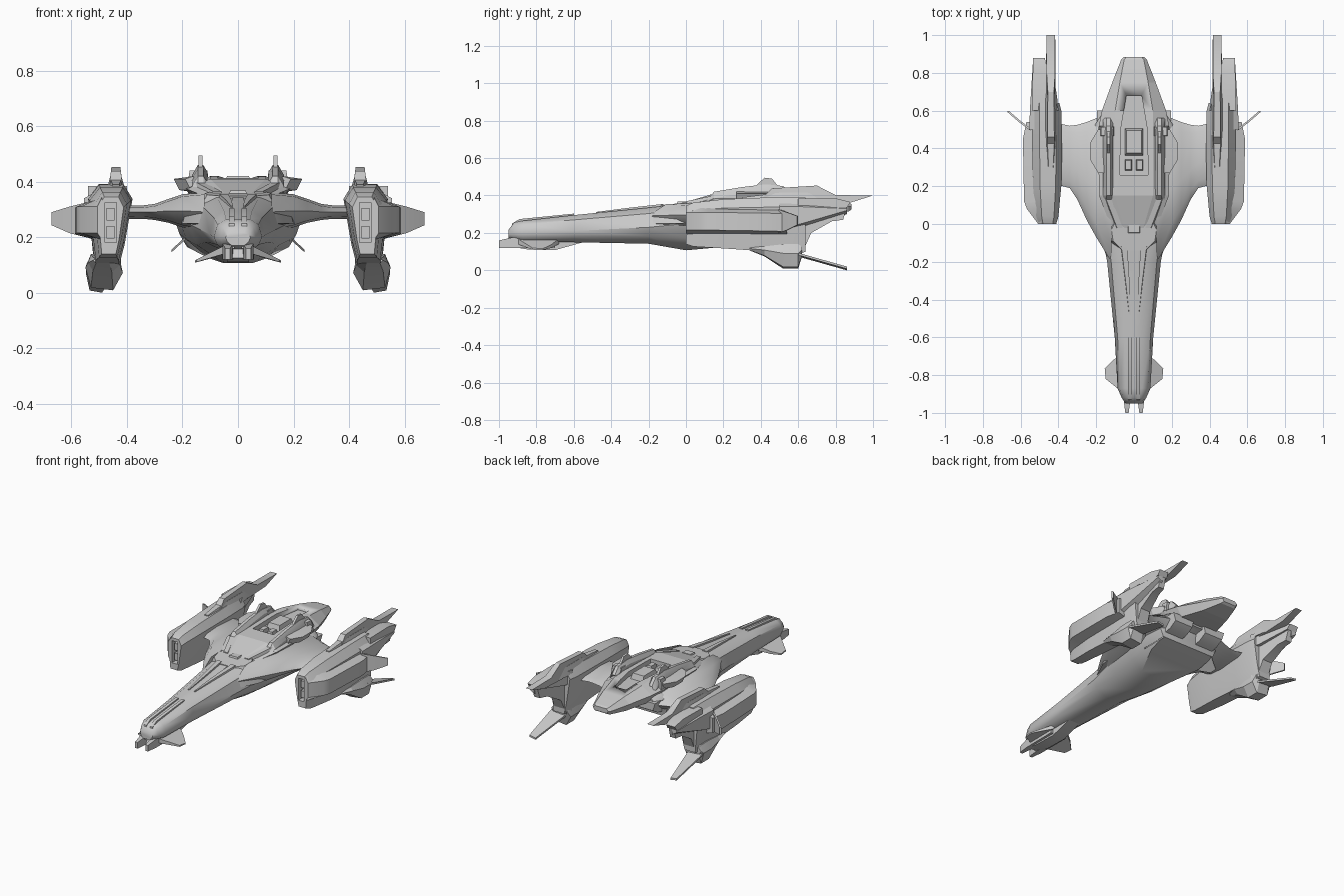
import bpy, bmesh, math

if "Cube" in bpy.data.objects:
    bpy.data.objects.remove(bpy.data.objects["Cube"])


def loft(name, rings, mirror=False, angle=30):
    """Skin a list of equal-length point rings, cap both ends, optionally mirror in x."""
    bm = bmesh.new()
    vs = [[bm.verts.new(p) for p in r] for r in rings]
    n = len(rings[0])
    for a, b in zip(vs, vs[1:]):
        for i in range(n):
            j = (i + 1) % n
            bm.faces.new((a[i], a[j], b[j], b[i]))
    bm.faces.new(vs[0])
    bm.faces.new(vs[-1])
    bmesh.ops.recalc_face_normals(bm, faces=bm.faces)
    me = bpy.data.meshes.new(name)
    bm.to_mesh(me)
    bm.free()
    ob = bpy.data.objects.new(name, me)
    bpy.context.collection.objects.link(ob)
    bpy.context.view_layer.objects.active = ob
    for o in bpy.context.selected_objects:
        o.select_set(False)
    ob.select_set(True)
    bpy.ops.object.shade_smooth_by_angle(angle=math.radians(angle))
    if mirror:
        ob.modifiers.new("mirror", 'MIRROR')
    return ob


def side_plate(name, prof, x0, x1, mirror=True):
    """Extrude a (y, z) profile from x0 to x1."""
    return loft(name, [[(x, y, z) for y, z in prof] for x in (x0, x1)], mirror)


def box(name, x0, x1, y0, y1, z0, z1, mirror=True, top=1.0):
    """Box, its upper face scaled by top."""
    cx, cy = (x0 + x1) / 2, (y0 + y1) / 2
    q = [(x0, y0), (x1, y0), (x1, y1), (x0, y1)]
    return loft(name, [[(x, y, z0) for x, y in q],
                       [(cx + (x - cx) * top, cy + (y - cy) * top, z1) for x, y in q]], mirror)


def cut(ob, cutter):
    cutter.hide_render = True
    cutter.hide_viewport = True
    m = ob.modifiers.new("cut", 'BOOLEAN')
    m.operation, m.object, m.solver = 'DIFFERENCE', cutter, 'EXACT'
    if len(ob.modifiers) > 1:
        ob.modifiers.move(len(ob.modifiers) - 1, 0)


# Long hull: y, half width, bottom, middle, top heights, flatness of the belly
def hull_ring(y, w, zb, zm, zt, k):
    h = [(w * .5, zt), (w * .85, zm + .7 * (zt - zm)), (w, zm),
         (w * (.76 + .2 * k), zm - .55 * (zm - zb)), (w * k, zb)]
    return [(x, y, z) for x, z in h] + [(-x, y, z) for x, z in reversed(h)]


loft("hull", [hull_ring(*s) for s in (
    (-.95, .045, .17, .2, .215, .5), (-.92, .065, .16, .2, .255, .5), (-.87, .087, .15, .2, .265, .5),
    (-.6, .102, .15, .21, .295, .5), (-.2, .142, .142, .23, .335, .35), (0, .18, .107, .25, .357, .3),
    (.2, .215, .125, .27, .365, .5), (.38, .23, .165, .27, .365, .8), (.5, .225, .2, .29, .365, .85),
    (.52, .21, .29, .32, .362, .85), (.58, .17, .3, .32, .36, .8))], angle=40)

# Upper deck running into the tail
def deck_ring(y, wb, wt, zb, zt):
    zm = zb + .55 * (zt - zb)
    return [(wt, y, zt), (wb, y, zm), (wb * .8, y, zb), (-wb * .8, y, zb), (-wb, y, zm), (-wt, y, zt)]


deck = loft("tail_deck", [deck_ring(*s) for s in (
    (-.02, .12, .05, .33, .36), (.15, .185, .1, .33, .41), (.5, .19, .1, .32, .42),
    (.6, .17, .1, .31, .415), (.75, .115, .075, .305, .39), (.87, .068, .052, .315, .362),
    (.885, .055, .04, .325, .355))], angle=5)
q = [(-.075, .26), (.075, .26), (.07, .5), (.04, .68), (-.04, .68), (-.07, .5)]
cut(deck, loft("cockpit_cutter", [[(x, y, z) for x, y in q] for z in (.385, .5)]))
box("cockpit_pod", -.05, .05, .36, .51, .375, .42, False, .8)
box("cockpit_seat", .01, .05, .28, .345, .375, .41, True, .75)

# Raised rails with small masts, side bulges
loft("deck_rail", [[(x, y, z if z < .37 else z + d) for y, z in (
    (.1, .36), (.15, .415), (.3, .44), (.43, .455), (.52, .445), (.56, .4), (.5, .36))]
    for x, d in ((.11, -.02), (.125, .005), (.145, .005), (.165, -.03))], True)
side_plate("mast", [(.36, .44), (.42, .495), (.46, .49), (.5, .44)], .128, .142)
box("rail_foot", .1, .185, .46, .52, .37, .44, True, .75)
loft("deck_bulge", [[(.15, y0, .36), (w - .02, y0, .37), (w, y0, .41), (.16, y0, .42)]
                    for y0, w in ((.27, .19), (.34, .232), (.43, .232), (.5, .19))], True, 20)

# Forward cover plate and tapering spine ridges
plate = [(.07, -.14), (.13, -.09), (.14, -.03), (.1, .04)]
plate += [(-x, y) for x, y in reversed(plate)]
loft("cover_plate", [[(x * k, y, z + y * .1) for x, y in plate] for z, k in ((.33, 1), (.362, .85))])
box("cover_hatch", -.035, .035, -.05, 0, .35, .368, False, .8)
loft("spine_ridge", [[(a, y, z - .03), (b, y, z - .03), (b - .005, y, z), (a, y, z)] for y, a, b, z in
                     ((-.48, .018, .03, .312), (-.3, .024, .05, .335), (-.12, .035, .072, .355))], True)
side_plate("spine_centre", [(-.45, .305), (-.13, .345), (-.13, .32), (-.45, .28)], -.02, .02, False)
loft("deck_strake", [[(a, y, .34), (a + .04, y, .34), (a + .03, y, z), (a, y, z)] for y, a, z in
                     ((-.02, .06, .365), (.15, .125, .4))], True)

# Nose strips, twin guns, chin and canards
side_plate("nose_strip", [(-.94, .16), (-.93, .25), (-.89, .274), (-.6, .303), (-.6, .27), (-.9, .16)],
           .012, .032)
loft("gun", [[(.037 - w, y, .12), (.037 + w, y, .12), (.037 + w, y, zt), (.037 - w, y, zt)]
             for y, w, zt in ((-1, .009, .16), (-.93, .018, .175), (-.7, .02, .175))], True)
side_plate("chin", [(-.93, .125), (-.9, .17), (-.6, .17), (-.55, .15), (-.7, .108), (-.85, .112)],
           -.04, .04, False)
canard = [(.05, -.9, .14), (.15, -.82, .11), (.155, -.765, .108), (.11, -.72, .12), (.05, -.68, .14)]
loft("canard", [canard, [(x, y, z + .008 + (.155 - x) * .2) for x, y, z in canard]], True)

# Shoulder intakes under the wing roots
loft("shoulder_intake", [[(.1, y, .24), (w, y, .25), (w - .01, y, .285), (.11, y, .31)]
                         for y, w in ((-.2, .13), (-.05, .2), (.1, .21))], True)

# Blended wings, swept fillet at the root
def wing_ring(x, le, te, zb, zt):
    c, m = te - le, (zb + zt) / 2
    return [(x, le, m), (x, le + .12 * c, zt - .008), (x, le + .4 * c, zt), (x, te - .1 * c, zt - .01),
            (x, te, m), (x, te - .1 * c, zb + .01), (x, le + .4 * c, zb), (x, le + .12 * c, zb + .008)]


loft("wing", [wing_ring(*s) for s in (
    (.12, -.2, .58, .22, .362), (.2, -.07, .56, .235, .355), (.25, .02, .54, .252, .338),
    (.3, .13, .525, .262, .32), (.34, .19, .52, .266, .315), (.43, .215, .54, .265, .315))], True, 45)

# Belly fins and flat engine outlets under the tail
loft("belly_fin", [[(.18, .3, z), (.24, .42, z - .055), (.24, .47, z - .055), (.18, .5, z)]
                   for z in (.2, .21)], True)
loft("engine_outlet", [[(.05, y, .29 - h), (.18, y, .29 - h), (.195, y, .32), (.04, y, .32)]
                       for y, h in ((.45, .07), (.55, .05), (.6, .02))], True)

# Nacelle bodies: y, inner x, outer x, bottom, top
def nac_ring(y, a, b, zb, zt):
    h, w = zt - zb, b - a
    return [(a + .2 * w, y, zt), (b - .25 * w, y, zt), (b, y, zt - .18 * h), (b - .08 * w, y, zb + .35 * h),
            (b - .15 * w, y, zb), (a + .3 * w, y, zb), (a + .18 * w, y, zb + .25 * h), (a, y, zt - .18 * h)]


nac = loft("nacelle", [nac_ring(*s) for s in (
    (0, .412, .505, .14, .345), (.04, .4, .518, .127, .362), (.2, .385, .535, .117, .38),
    (.45, .38, .54, .1, .39), (.6, .385, .54, .085, .392), (.64, .395, .535, .1, .39))], True, 25)
cut(nac, box("intake_cutter", .438, .48, -.05, .05, .18, .325))
for i, z in enumerate((.195, .26)):
    box(f"intake_block_{i}", .445, .473, .015, .06, z, z + .045)

# Nacelle tail: broad upper shell over a thinner web, armour panel and side vane
def tail_plate(name, prof, xa, xb, sa, sb):
    loft(name, [[(x + s * (y - .6), y, z) for y, z in prof] for x, s in ((xa, sa), (xb, sb))], True)


tail_plate("tail_shell", [(.6, .385), (.8, .385), (.88, .365), (.86, .335), (.8, .325), (.66, .3), (.6, .3)],
           .4, .54, .26, -.02)
tail_plate("tail_web", [(.58, .34), (.86, .34), (.84, .27), (.78, .262), (.67, .2), (.62, .09), (.58, .1)],
           .425, .505, .2, .04)
loft("armour_panel", [[(.49, y, .19 + d), (w, y, .215 + d), (w, y, .31 + d), (.49, y, .345 + d)]
                      for y, w, d in ((.0, .507, .0), (.08, .567, 0), (.12, .582, 0), (.45, .588, -.005),
                                      (.54, .57, -.008))], True)
loft("rear_cowl", [[(.5, y, z0), (w, y, z0 + .02), (w, y, z1 - .03), (.5, y, z1)] for y, w, z0, z1 in
                   ((.5, .555, .2, .37), (.62, .55, .23, .37), (.86, .535, .3, .36))], True)
loft("side_vane", [[(x, y, a), (x + .008, y - .006, a), (x + .008, y - .006, b), (x, y, b)] for x, y, a, b in
                   ((.54, .5, .2, .325), (.6, .545, .215, .31), (.664, .6, .243, .29))], True)

# Top fin leaning outward at the foot, with spindle fairing
fin = [(.39, .37), (.46, .438), (.7, .453), (.8, .402), (1, .4), (.88, .362), (.6, .35)]
loft("top_fin", [[(.44 + s * (.025 - .12 * max(0, z - .38)), y, z) for y, z in fin] for s in (-1, 1)], True)
loft("fin_fairing", [[(.44 - w, y, .36), (.44 + w, y, .36), (.44 + w * .6, y, z), (.44 - w * .6, y, z)]
                     for y, w, z in ((.3, .02, .39), (.5, .036, .415), (.65, .036, .415), (.81, .012, .395))], True)

# Lower pod and trailing blade
hexa = [(.43, .14), (.415, .07), (.45, .005), (.53, .015), (.55, .09), (.53, .14)]
loft("lower_pod", [[(.483 + (x - .483) * k, y, .12 + (z - .12) * h) for x, z in hexa]
                   for y, k, h in ((.34, .6, .12), (.42, .85, .4), (.52, 1, .97), (.6, 1, .97), (.62, .9, .4))],
     True, 15)
loft("trailing_blade", [[(a, y, z), (b, y, z + .008), (b, y, z + .02), (a, y, z + .012)] for y, a, b, z in
                        ((.56, .43, .545, .085), (.64, .45, .548, .062), (.86, .49, .535, .0))], True)
